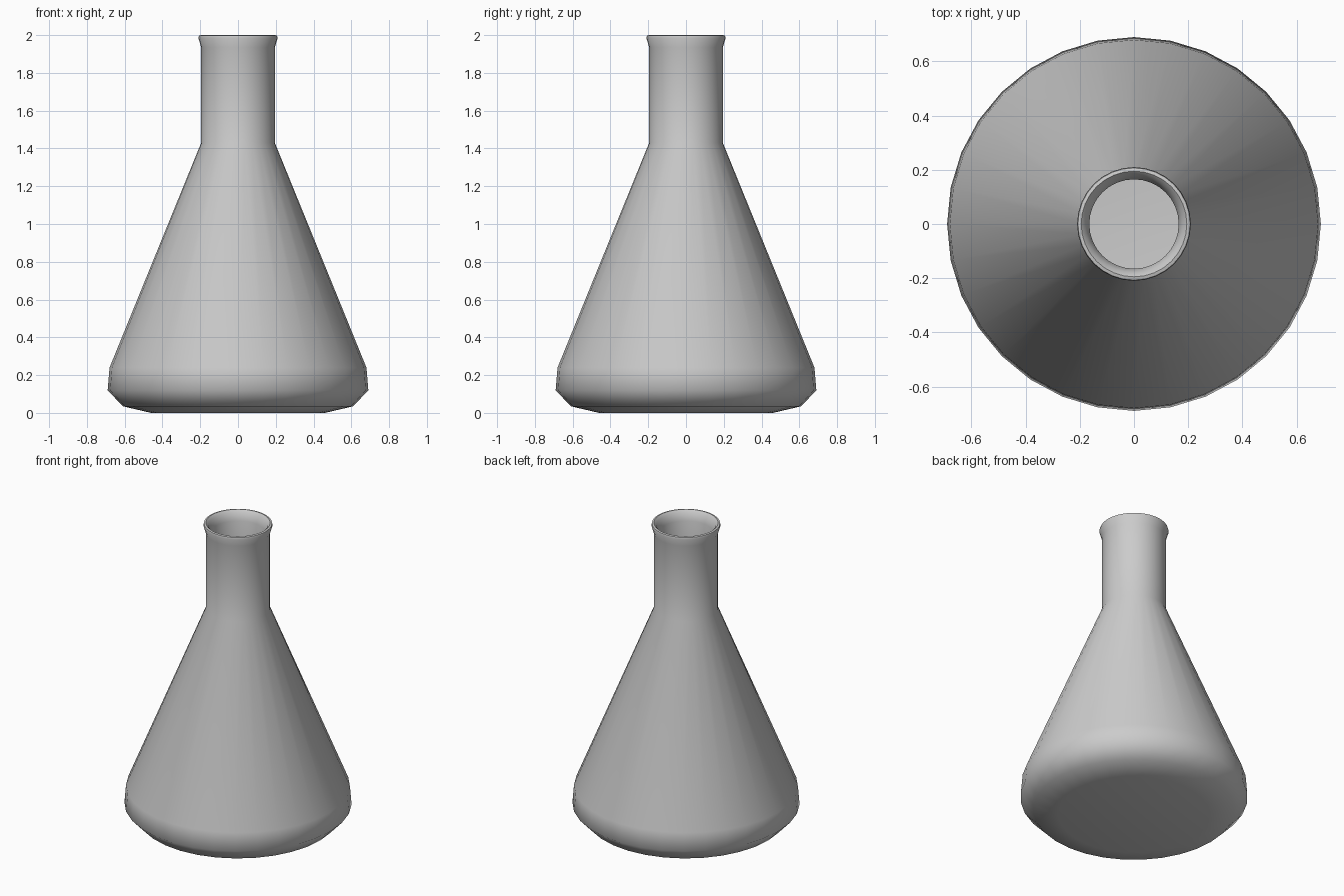
import bpy, bmesh
from math import radians, sin, cos, tau

if "Cube" in bpy.data.objects:
    bpy.data.objects.remove(bpy.data.objects["Cube"])

SIDES = 32


def lathe(name, profile, sides=SIDES):
    """Spin a closed (radius, z) profile whose two ends lie on the z axis."""
    bm = bmesh.new()
    rings = []
    for r, z in profile:
        if r == 0:
            rings.append([bm.verts.new((0, 0, z))])
        else:
            rings.append([bm.verts.new((r * cos(tau * i / sides), r * sin(tau * i / sides), z))
                          for i in range(sides)])
    for a, b in zip(rings, rings[1:]):
        for i in range(sides):
            j = (i + 1) % sides
            if len(a) == 1:
                bm.faces.new((a[0], b[j], b[i]))
            elif len(b) == 1:
                bm.faces.new((a[i], a[j], b[0]))
            else:
                bm.faces.new((a[i], a[j], b[j], b[i]))
    bmesh.ops.recalc_face_normals(bm, faces=bm.faces)
    mesh = bpy.data.meshes.new(name)
    bm.to_mesh(mesh)
    bm.free()
    obj = bpy.data.objects.new(name, mesh)
    bpy.context.collection.objects.link(obj)
    bpy.ops.object.select_all(action='DESELECT')
    obj.select_set(True)
    bpy.context.view_layer.objects.active = obj
    bpy.ops.object.shade_smooth_by_angle(angle=radians(50))
    return obj


# Outer wall: base, rounded heel, cone, neck and flared lip
outer = [(0, 0), (0.46, 0), (0.61, 0.035), (0.69, 0.12), (0.68, 0.24),
         (0.195, 1.43), (0.195, 1.935), (0.21, 1.985), (0.207, 1.997)]
# Rolled rim and inner wall down to the inside floor
inner = [(0.195, 2.0), (0.18, 1.985), (0.165, 1.935), (0.165, 1.425), (0.65, 0.235),
         (0.66, 0.13), (0.595, 0.063), (0.455, 0.03), (0, 0.03)]

lathe("conical_flask", outer + inner)
